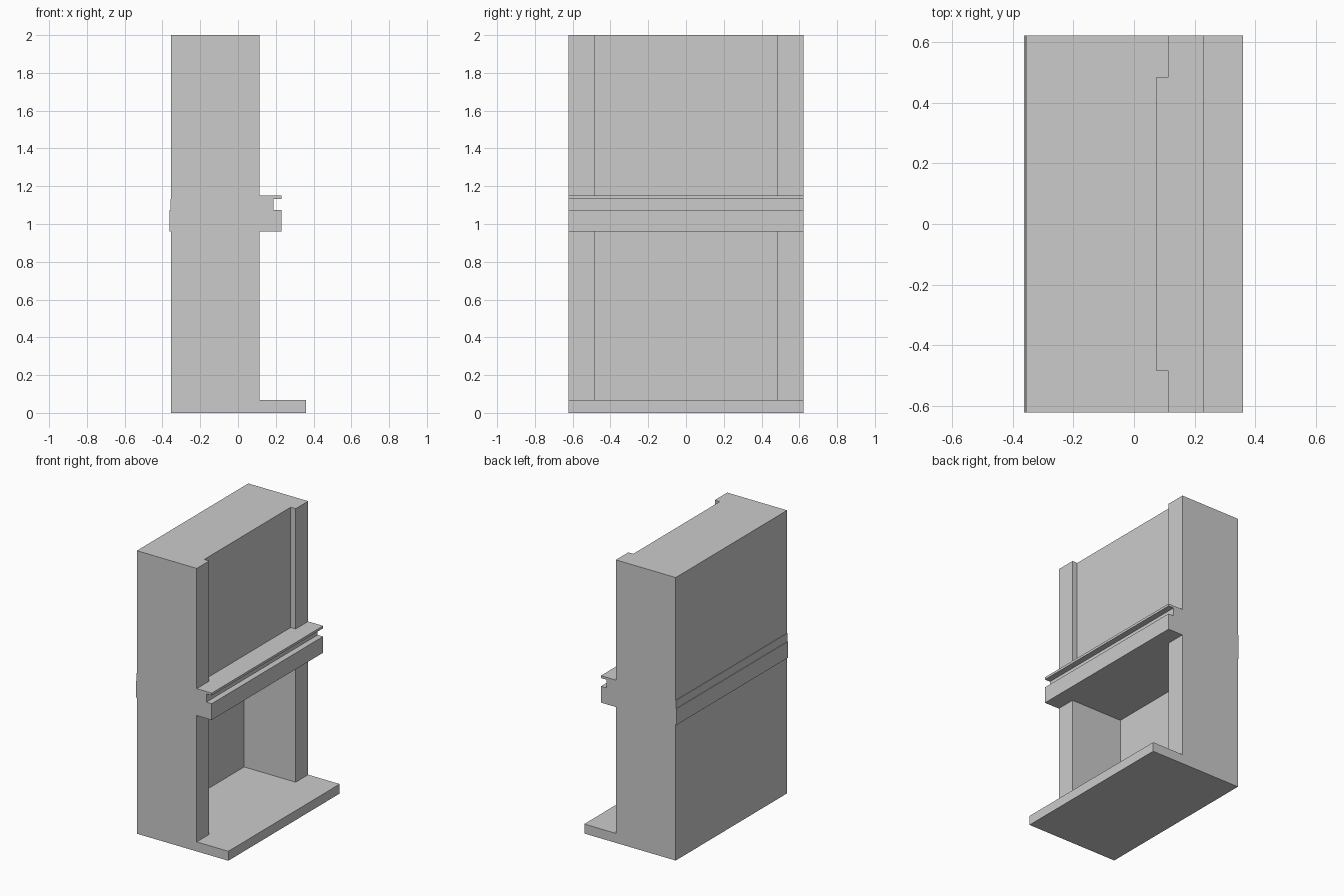
import bpy, bmesh
from mathutils import Vector

if "Cube" in bpy.data.objects:
    bpy.data.objects.remove(bpy.data.objects["Cube"])

W = 0.622        # half width along y
R = 0.483        # half width of the recesses
BACK, FACE = -0.355, 0.113


def prism(name, points, direction):
    """Extrude a closed outline along a direction into a solid object."""
    bm = bmesh.new()
    face = bm.faces.new([bm.verts.new(p) for p in points])
    out = bmesh.ops.extrude_face_region(bm, geom=[face], use_keep_orig=True)
    moved = [g for g in out["geom"] if isinstance(g, bmesh.types.BMVert)]
    bmesh.ops.translate(bm, verts=moved, vec=Vector(direction))
    bmesh.ops.recalc_face_normals(bm, faces=bm.faces)
    me = bpy.data.meshes.new(name)
    bm.to_mesh(me)
    bm.free()
    ob = bpy.data.objects.new(name, me)
    bpy.context.collection.objects.link(ob)
    return ob


def recessed_block(name, depth_x, z0, z1):
    """Block with a recess in its front, going back to depth_x."""
    half = [(BACK, W), (FACE, W), (FACE, R), (depth_x, R)]
    plan = half + [(x, -y) for x, y in reversed(half)]
    return prism(name, [(x, y, z0) for x, y in plan], (0, 0, z1 - z0))


def side_profile(name, profile):
    """Outline in x/z run across the full width."""
    return prism(name, [(x, -W, z) for x, z in profile], (0, 2 * W, 0))


# Hearth slab
side_profile("hearth", [(BACK, 0), (0.36, 0), (0.36, 0.067), (BACK, 0.067)])

# Firebox surround, open at the front
recessed_block("firebox_surround", -0.29, 0.067, 0.96)

# Mantel with grooved front and slightly stepped back
side_profile("mantel", [
    (-0.362, 0.96), (0.23, 0.96), (0.23, 1.075), (0.188, 1.075),
    (0.188, 1.133), (0.23, 1.133), (0.23, 1.15), (BACK, 1.15),
    (BACK, 1.133), (-0.358, 1.133), (-0.358, 1.075), (-0.362, 1.075)])

# Chimney breast with shallow front panel
recessed_block("chimney_breast", 0.074, 1.15, 2.0)
